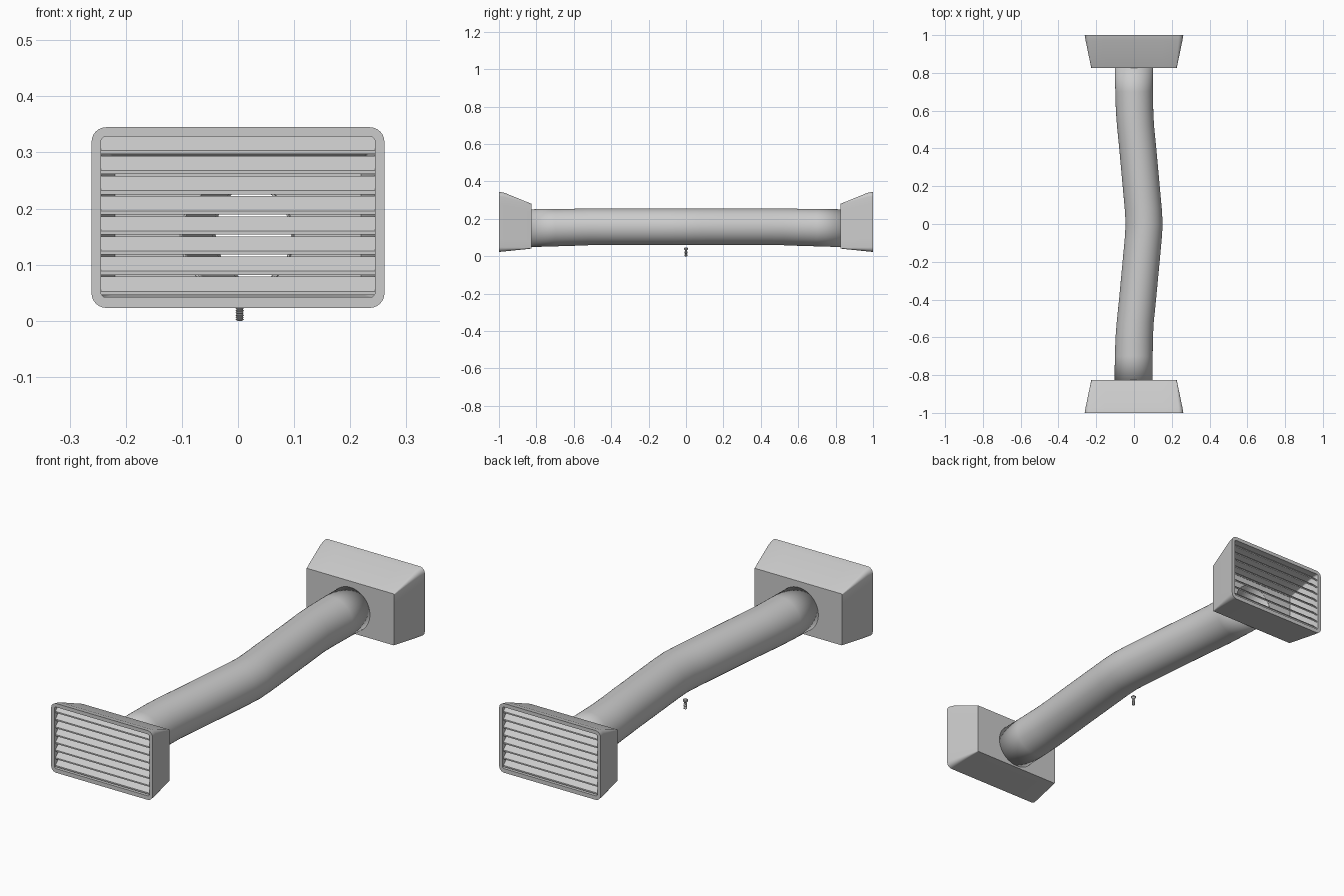
import bpy, bmesh, math
from mathutils import Vector

if "Cube" in bpy.data.objects:
    bpy.data.objects.remove(bpy.data.objects["Cube"])


def loft(name, loops, close=False, cap=False, angle=30):
    """Skin equal-length point loops into one object."""
    bm = bmesh.new()
    rings = [[bm.verts.new(p) for p in loop] for loop in loops]
    n = len(rings[0])
    pairs = list(zip(rings, rings[1:])) + ([(rings[-1], rings[0])] if close else [])
    for a, b in pairs:
        for i in range(n):
            j = (i + 1) % n
            bm.faces.new((a[i], a[j], b[j], b[i]))
    if cap:
        bm.faces.new(rings[0])
        bm.faces.new(rings[-1])
    return finish(name, bm, angle)


def finish(name, bm, angle=30):
    bmesh.ops.recalc_face_normals(bm, faces=bm.faces)
    me = bpy.data.meshes.new(name)
    bm.to_mesh(me)
    bm.free()
    ob = bpy.data.objects.new(name, me)
    bpy.context.collection.objects.link(ob)
    bpy.ops.object.select_all(action='DESELECT')
    ob.select_set(True)
    bpy.context.view_layer.objects.active = ob
    bpy.ops.object.shade_smooth_by_angle(angle=math.radians(angle))
    return ob


def mirror_y(ob):
    m = ob.modifiers.new("mirror", 'MIRROR')
    m.use_axis = (False, True, False)


ARC, SIDE = 6, 5
COUNT = 4 * (ARC + 1 + SIDE)


def rounded_rect(y, hx, z0, z1, r):
    """Rounded rectangle in the xz plane, starting at the upper right corner."""
    centres = [(hx - r, z1 - r), (-hx + r, z1 - r), (-hx + r, z0 + r), (hx - r, z0 + r)]
    arcs = [[Vector((cx + r * math.cos((k + i / ARC) * math.pi / 2), y,
                     cz + r * math.sin((k + i / ARC) * math.pi / 2)))
             for i in range(ARC + 1)] for k, (cx, cz) in enumerate(centres)]
    pts = []
    for k in range(4):
        a, b = arcs[k][-1], arcs[(k + 1) % 4][0]
        pts += arcs[k] + [a.lerp(b, (i + 1) / (SIDE + 1)) for i in range(SIDE)]
    return pts


def circle_xz(y, cx, cz, r):
    start = math.pi / 4 - ARC / 2 * 2 * math.pi / COUNT
    return [Vector((cx + r * math.cos(start + 2 * math.pi * i / COUNT), y,
                    cz + r * math.sin(start + 2 * math.pi * i / COUNT)))
            for i in range(COUNT)]


# Vent hoods: hollow tapered shells with a round hole in the back wall
hood = loft("vent_hood", [
    circle_xz(-0.825, 0, 0.15, 0.1),
    rounded_rect(-0.825, 0.226, 0.041, 0.28, 0.003),
    rounded_rect(-0.97, 0.256, 0.026, 0.339, 0.022),
    rounded_rect(-1.0, 0.261, 0.023, 0.345, 0.026),
    rounded_rect(-1.0, 0.244, 0.042, 0.328, 0.008),
    rounded_rect(-0.965, 0.244, 0.042, 0.328, 0.008),
    rounded_rect(-0.835, 0.219, 0.049, 0.272, 0.003),
    circle_xz(-0.835, 0, 0.15, 0.1),
], close=True)
mirror_y(hood)

# Louvre slats: tilted strips with the outer edge low
bm = bmesh.new()
for i in range(8):
    z = 0.046 + 0.0359 * i
    section = [(-0.993, z), (-0.965, z + 0.026), (-0.965, z + 0.0325), (-0.993, z + 0.0065)]
    left = [bm.verts.new((-0.244, y, zz)) for y, zz in section]
    right = [bm.verts.new((0.244, y, zz)) for y, zz in section]
    bm.faces.new(left)
    bm.faces.new(right)
    for k in range(4):
        j = (k + 1) % 4
        bm.faces.new((left[k], left[j], right[j], right[k]))
mirror_y(finish("louvre_slats", bm))

# Duct pipe: hollow tube bowed sideways with a soft kink in the middle
half = [(0.835, 0.0, 0.150, 0.101), (0.70, 0.001, 0.153, 0.1), (0.60, 0.003, 0.155, 0.099),
        (0.52, 0.008, 0.157, 0.098), (0.40, 0.02, 0.157, 0.098), (0.30, 0.029, 0.157, 0.098),
        (0.18, 0.040, 0.157, 0.098), (0.08, 0.049, 0.157, 0.098)]
path = ([(-y, x - 0.003 * y, z, r) for y, x, z, r in half]
        + [(0.0, 0.054, 0.157, 0.098)] + half[::-1])
pipe = loft("duct_pipe", [circle_xz(y, x, z, r) for y, x, z, r in path])
wall = pipe.modifiers.new("wall", 'SOLIDIFY')
wall.thickness = 0.004
wall.offset = -1

# Screw: turned profile with thread ridges and a wide head
profile = [(0.004, 0.0)]
for i in range(7):
    profile += [(0.0075, 0.002 + 0.004 * i), (0.0055, 0.004 + 0.004 * i)]
profile += [(0.0055, 0.031), (0.011, 0.038), (0.011, 0.043), (0.008, 0.046)]
loft("screw", [[(0.003 + r * math.cos(math.tau * i / 20), r * math.sin(math.tau * i / 20), z)
                for i in range(20)] for r, z in profile], cap=True)
